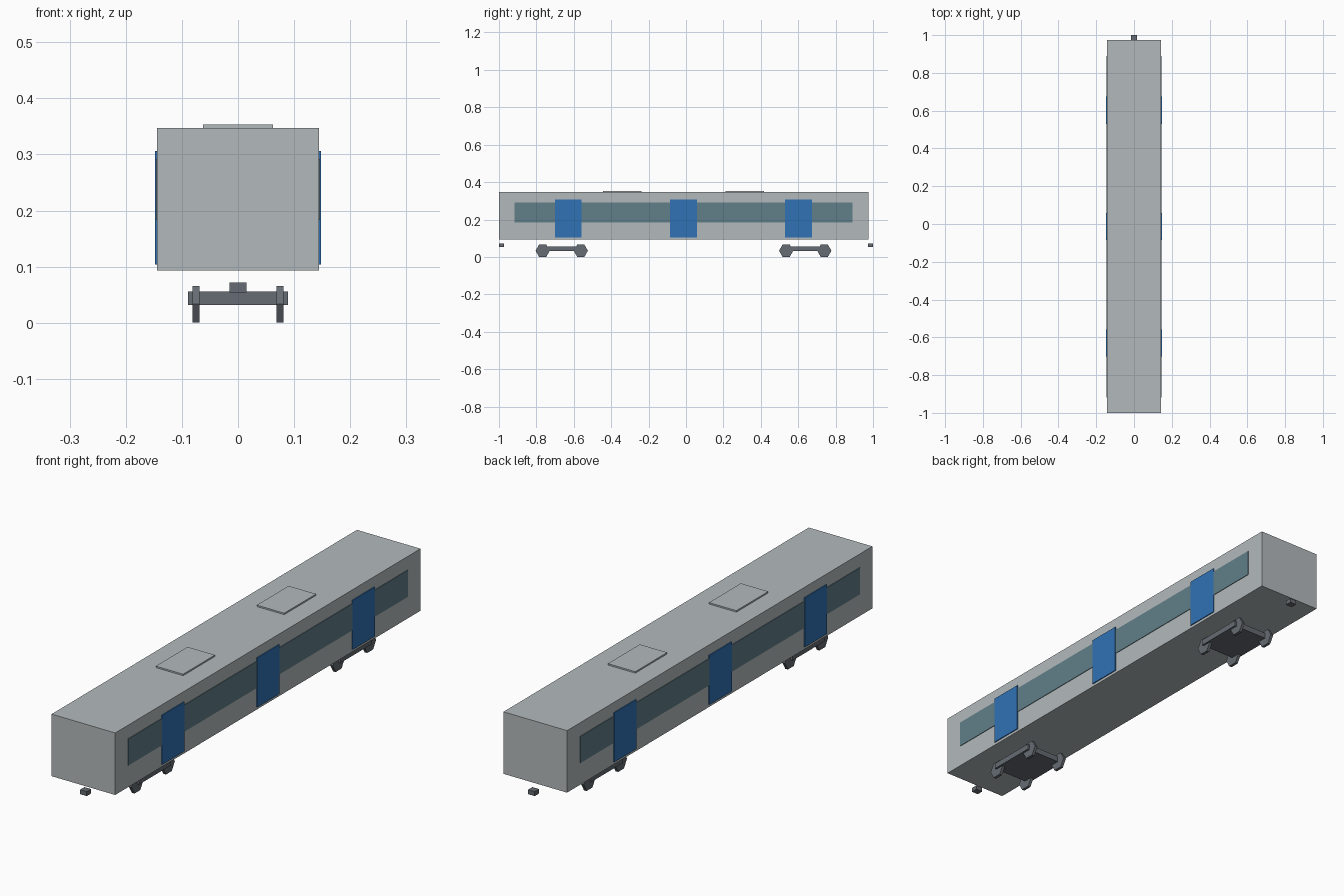
import bpy
import math

if "Cube" in bpy.data.objects:
    bpy.data.objects.remove(bpy.data.objects["Cube"])


def material(name, rgb):
    m = bpy.data.materials.new(name)
    m.diffuse_color = (*rgb, 1.0)
    m.use_nodes = True
    m.node_tree.nodes["Principled BSDF"].inputs["Base Color"].default_value = m.diffuse_color
    return m


SHELL = material("shell_grey", (0.45, 0.49, 0.50))
GLASS = material("dark_glass", (0.12, 0.21, 0.25))
BLUE = material("door_blue", (0.03, 0.17, 0.46))
DARK = material("chassis_grey", (0.13, 0.15, 0.17))


def box(name, x, y, z, mat):
    """Box from (min, max) pairs on each axis."""
    bpy.ops.mesh.primitive_cube_add(size=1)
    o = bpy.context.object
    o.name = name
    for i, (lo, hi) in enumerate((x, y, z)):
        for v in o.data.vertices:
            v.co[i] = lo if v.co[i] < 0 else hi
    o.data.materials.append(mat)
    return o


def span(centre, half):
    return (centre - half, centre + half)


def sides(inner, outer):
    return (("left", (-outer, -inner)), ("right", (inner, outer)))


MID = -0.0135  # lengthwise centre of the car body

# Car body and roof units
box("car_body", (-0.144, 0.144), (-1.0, 0.975), (0.093, 0.347), SHELL)
for end, s in (("front", -1), ("rear", 1)):
    box(f"{end}_roof_unit", (-0.062, 0.062), span(MID + s * 0.327, 0.103),
        (0.346, 0.353), SHELL)

# Window bands and doors
for side, x in sides(0.142, 0.1465):
    box(f"{side}_window_band", x, span(MID, 0.904), (0.183, 0.292), GLASS)
for side, x in sides(0.142, 0.148):
    for n in (-1, 0, 1):
        box(f"{side}_door_{n + 2}", x, span(MID + n * 0.616, 0.072),
            (0.104, 0.306), BLUE)

# Bogies with six-sided wheels, and couplers
for end, s in (("front", -1), ("rear", 1)):
    yc = MID + s * 0.651
    box(f"{end}_bogie_frame", (-0.089, 0.089), span(yc, 0.103), (0.032, 0.056), DARK)
    for axle in (-1, 1):
        for side in (-1, 1):
            bpy.ops.mesh.primitive_cylinder_add(
                vertices=6, radius=0.038, depth=0.012,
                location=(side * 0.075, yc + axle * 0.102, 0.033),
                rotation=(math.radians(90), 0, math.radians(90)))
            w = bpy.context.object
            w.name = f"{end}_bogie_wheel"
            # Turn the hexagon so its flats lie on top and bottom
            for v in w.data.vertices:
                v.co.x, v.co.y = v.co.y, -v.co.x
            w.data.materials.append(DARK)
    box(f"{end}_coupler", (-0.015, 0.015), span(s * 0.986, 0.014), (0.054, 0.072), DARK)
